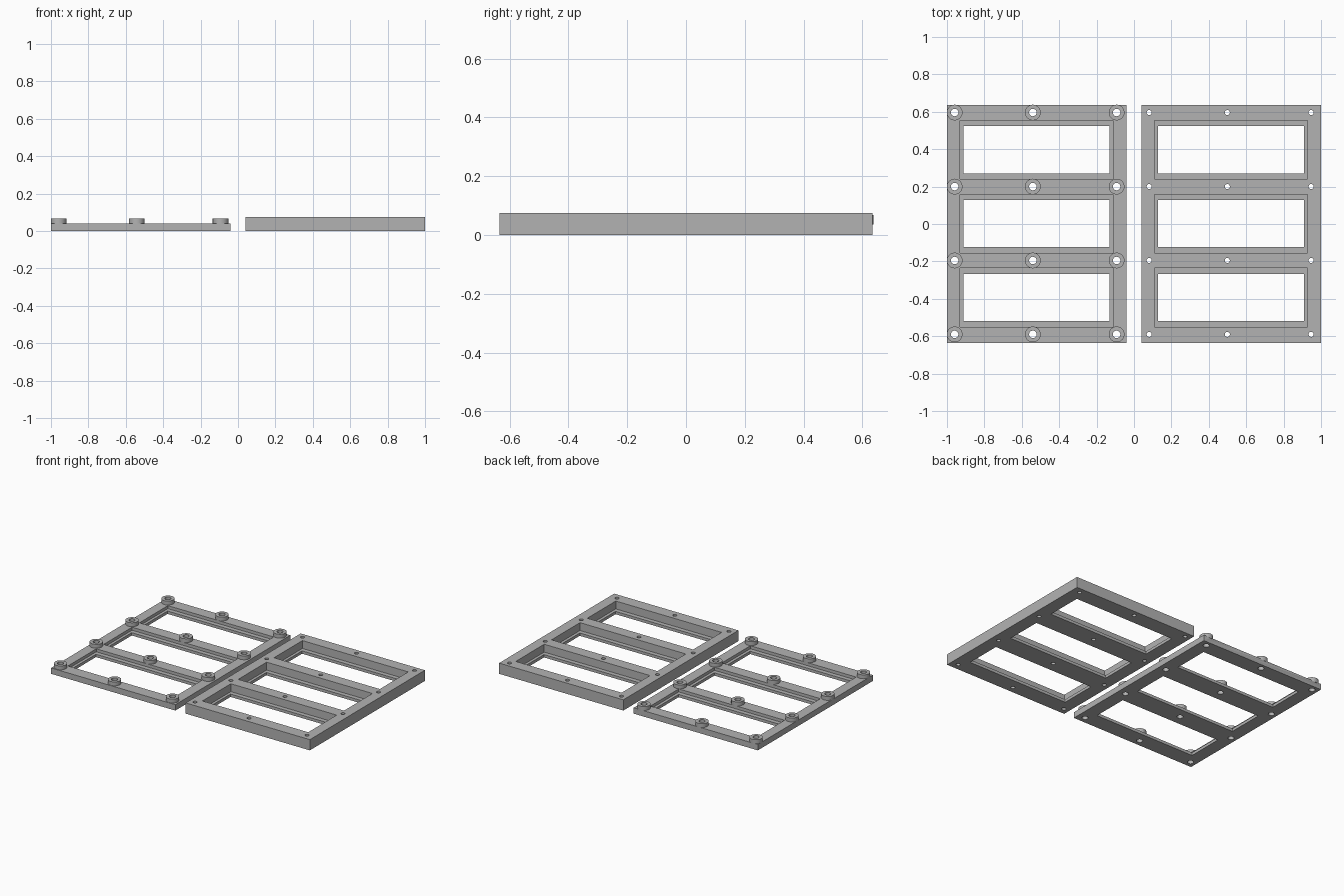
import bpy, bmesh
from mathutils import Matrix, Vector

cube = bpy.data.objects.get("Cube")
if cube:
    bpy.data.objects.remove(cube, do_unlink=True)

GREY = (0.45, 0.45, 0.45, 1)
mat = bpy.data.materials.new("plain grey")
mat.use_nodes = True
mat.diffuse_color = GREY
mat.node_tree.nodes["Principled BSDF"].inputs["Base Color"].default_value = GREY

WINDOW_Y = (-0.393, 0.002, 0.397)
SCREW_Y = (-0.59, -0.195, 0.2, 0.596)
SCREW_X = (0.041, 0.459, 0.907)   # measured from the plate's left edge
WIDTH, HALF_DEPTH = 0.96, 0.635


def new_object(name, bm):
    mesh = bpy.data.meshes.new(name)
    bm.to_mesh(mesh)
    bm.free()
    mesh.materials.append(mat)
    obj = bpy.data.objects.new(name, mesh)
    bpy.context.collection.objects.link(obj)
    return obj


def boxes(name, bounds):
    """Joined boxes, each given by its low and high corner."""
    bm = bmesh.new()
    for low, high in bounds:
        low, high = Vector(low), Vector(high)
        place = Matrix.Translation((low + high) / 2) @ Matrix.Diagonal((*(high - low), 1))
        bmesh.ops.create_cube(bm, size=1, matrix=place)
    return new_object(name, bm)


def cylinders(name, x0, radius, low, high):
    """One upright cylinder at every screw position."""
    bm = bmesh.new()
    for x in SCREW_X:
        for y in SCREW_Y:
            bmesh.ops.create_cone(bm, cap_ends=True, segments=32, radius1=radius,
                                  radius2=radius, depth=high - low,
                                  matrix=Matrix.Translation((x0 + x, y, (low + high) / 2)))
    return new_object(name, bm)


def combine(target, tool, operation):
    mod = target.modifiers.new(tool.name, "BOOLEAN")
    mod.operation, mod.solver, mod.object = operation, "EXACT", tool
    tool.hide_render = True
    bpy.context.view_layer.update()
    result = bpy.data.meshes.new_from_object(
        target.evaluated_get(bpy.context.evaluated_depsgraph_get()))
    target.modifiers.clear()
    target.data = result
    bpy.data.objects.remove(tool, do_unlink=True)


def frame_plate(name, x0, height, ledge, hole_radius, boss_top=None):
    plate = boxes(name, [((x0, -HALF_DEPTH, 0), (x0 + WIDTH, HALF_DEPTH, height))])
    # three windows, each with a stepped ledge around it
    for label, left, right, half, bottom in (("windows", 0.089, 0.868, 0.126, -0.1),
                                             ("ledges", 0.07, 0.888, 0.157, ledge)):
        cutter = boxes(label, [((x0 + left, y - half, bottom), (x0 + right, y + half, 0.2))
                               for y in WINDOW_Y])
        combine(plate, cutter, "DIFFERENCE")
    # raised screw bosses
    if boss_top:
        combine(plate, cylinders("bosses", x0, 0.042, height - 0.005, boss_top), "UNION")
    # screw holes
    combine(plate, cylinders("screw_holes", x0, hole_radius, -0.1, 0.2), "DIFFERENCE")
    # smooth the round walls only
    bpy.ops.object.select_all(action="DESELECT")
    plate.select_set(True)
    bpy.context.view_layer.objects.active = plate
    bpy.ops.object.shade_smooth_by_angle()
    return plate


frame_plate("cover_frame", -1.0, 0.041, 0.02, 0.02, boss_top=0.068)
frame_plate("base_frame", 0.04, 0.075, 0.02, 0.0135)
